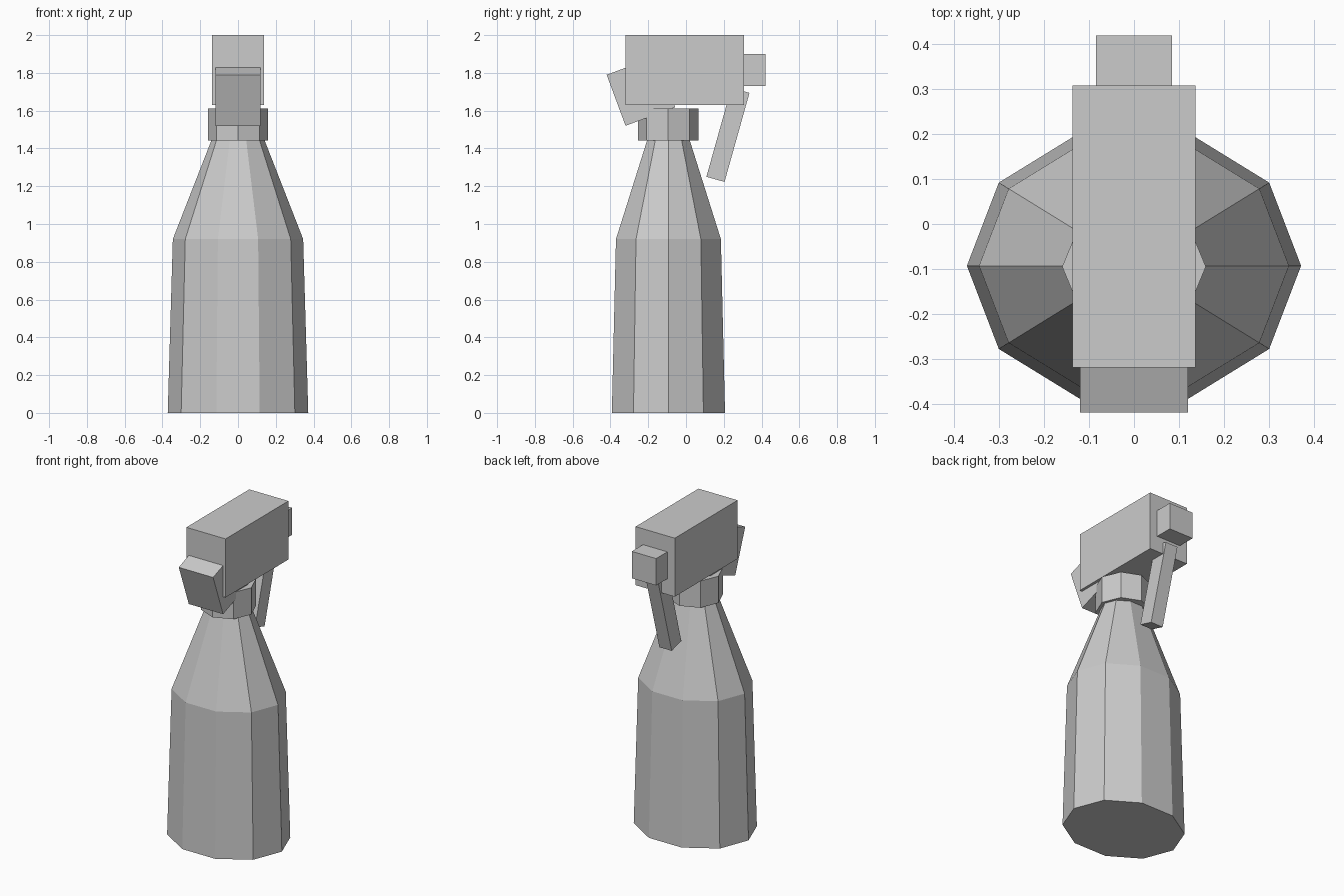
import bpy, bmesh, math
from mathutils import Vector

if "Cube" in bpy.data.objects:
    bpy.data.objects.remove(bpy.data.objects["Cube"])


def finish(name, bm):
    bmesh.ops.recalc_face_normals(bm, faces=bm.faces)
    mesh = bpy.data.meshes.new(name)
    bm.to_mesh(mesh)
    bm.free()
    obj = bpy.data.objects.new(name, mesh)
    bpy.context.collection.objects.link(obj)
    return obj


def lathe(name, sides, cy, rings):
    """Stack of elliptical rings (rx, ry, z), capped at both ends."""
    bm = bmesh.new()
    loops = []
    for rx, ry, z in rings:
        angles = [math.tau * i / sides for i in range(sides)]
        loops.append([bm.verts.new((rx * math.cos(a), cy + ry * math.sin(a), z)) for a in angles])
    for low, high in zip(loops, loops[1:]):
        for i in range(sides):
            j = (i + 1) % sides
            bm.faces.new((low[i], low[j], high[j], high[i]))
    bm.faces.new(loops[0])
    bm.faces.new(loops[-1])
    return finish(name, bm)


def side_block(name, half_width, profile):
    """Side profile (y, z) extruded symmetrically across x."""
    bm = bmesh.new()
    face = bm.faces.new([bm.verts.new((-half_width, y, z)) for y, z in profile])
    new = bmesh.ops.extrude_face_region(bm, geom=[face])["geom"]
    verts = [v for v in new if isinstance(v, bmesh.types.BMVert)]
    bmesh.ops.translate(bm, verts=verts, vec=Vector((2 * half_width, 0, 0)))
    return finish(name, bm)


def rect(y0, y1, z0, z1):
    return [(y0, z0), (y1, z0), (y1, z1), (y0, z1)]


# Ten-sided oval bottle with tapering shoulder
lathe("bottle", 10, -0.093, [(0.372, 0.315, 0), (0.345, 0.292, 0.92), (0.14, 0.118, 1.445)])

# Octagonal screw collar
lathe("collar", 8, -0.095, [(0.16, 0.16, 1.443), (0.16, 0.16, 1.612)])

# Spray head and its rear knob
side_block("spray_head", 0.137, rect(-0.32, 0.308, 1.63, 2.0))
side_block("rear_knob", 0.085, rect(0.30, 0.42, 1.73, 1.90))

# Tilted block at the front, running under the head
side_block("front_block", 0.12, [(-0.42, 1.79), (-0.32, 1.52), (-0.057, 1.618), (-0.157, 1.888)])

# Slanted lever at the back
side_block("lever", 0.043, [(0.108, 1.25), (0.204, 1.223), (0.336, 1.694), (0.24, 1.721)])
